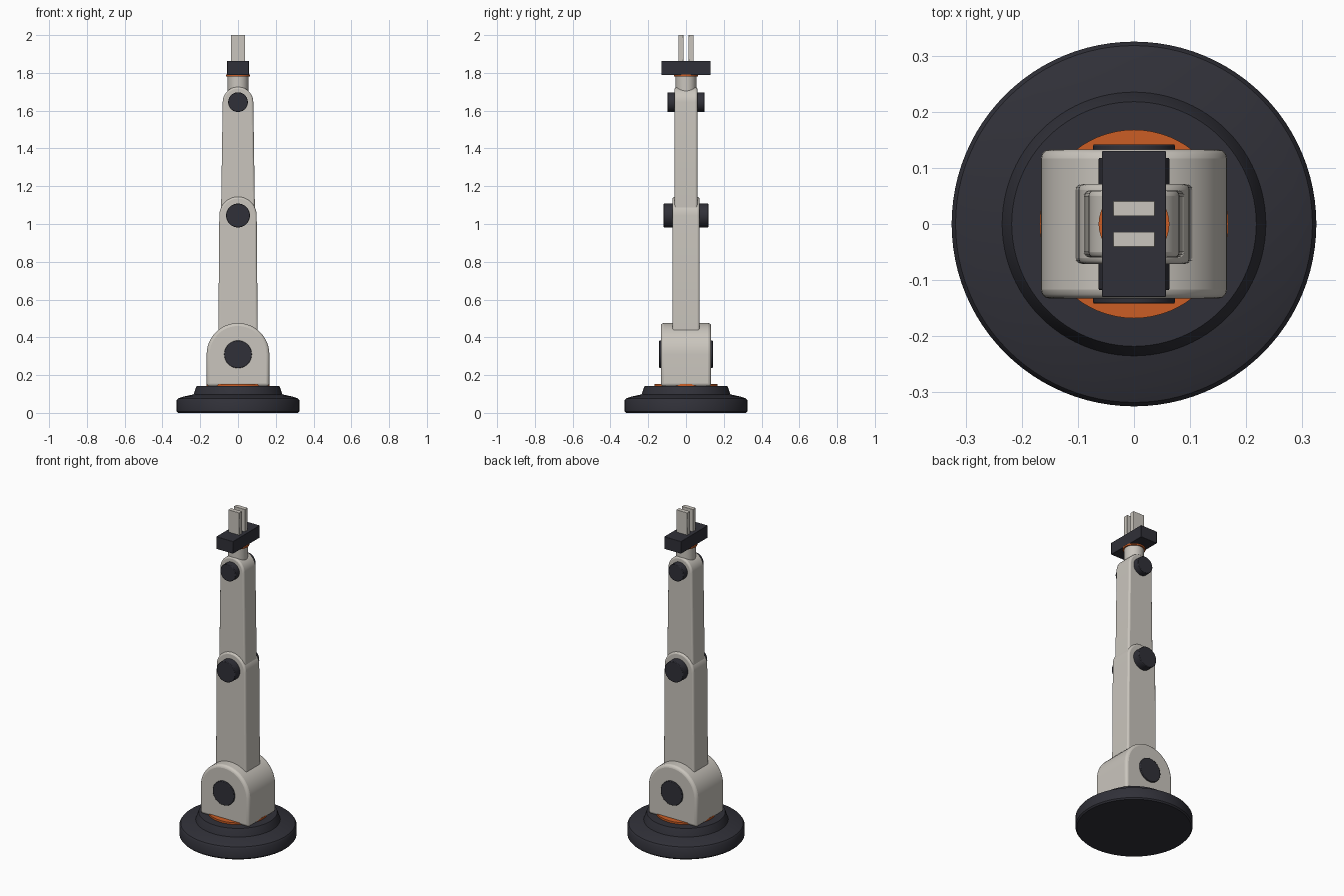
import bpy, bmesh
from math import sin, cos, pi, radians
from mathutils import Matrix

cube = bpy.data.objects.get("Cube")
if cube:
    bpy.data.objects.remove(cube, do_unlink=True)


def material(name, rgb):
    m = bpy.data.materials.new(name)
    m.use_nodes = True
    m.diffuse_color = (*rgb, 1)
    m.node_tree.nodes["Principled BSDF"].inputs["Base Color"].default_value = (*rgb, 1)
    return m


SHELL = material("warm_grey_shell", (0.59, 0.56, 0.51))
DARK = material("charcoal", (0.03, 0.03, 0.04))
ORANGE = material("orange_accent", (0.6, 0.11, 0.018))


def finish(name, bm, mat, bevel=0, segments=3):
    bmesh.ops.recalc_face_normals(bm, faces=bm.faces)
    mesh = bpy.data.meshes.new(name)
    bm.to_mesh(mesh)
    bm.free()
    mesh.materials.append(mat)
    ob = bpy.data.objects.new(name, mesh)
    bpy.context.collection.objects.link(ob)
    bpy.ops.object.select_all(action='DESELECT')
    bpy.context.view_layer.objects.active = ob
    ob.select_set(True)
    if bevel:
        mod = ob.modifiers.new("soft_edges", 'BEVEL')
        mod.width, mod.segments = bevel, segments
        mod.limit_method, mod.angle_limit = 'ANGLE', radians(40)
    bpy.ops.object.shade_smooth_by_angle(angle=radians(35))
    return ob


def cylinder(name, mat, radius, depth, z, along_y=False, bevel=0):
    bm = bmesh.new()
    rot = Matrix.Rotation(pi / 2, 4, 'X') if along_y else Matrix()
    bmesh.ops.create_cone(bm, cap_ends=True, segments=64, radius1=radius, radius2=radius,
                          depth=depth, matrix=Matrix.Translation((0, 0, z)) @ rot)
    return finish(name, bm, mat, bevel, 2)


def box(name, mat, size, centre, bevel=0):
    bm = bmesh.new()
    bmesh.ops.create_cube(bm, size=1, matrix=Matrix.Translation(centre) @ Matrix.Diagonal((*size, 1)))
    return finish(name, bm, mat, bevel, 2)


def arc(radius, z, start):
    return [(radius * cos(start + pi * i / 24), z + radius * sin(start + pi * i / 24))
            for i in range(25)]


def plate(name, outline, half_y, bevel):
    """Extrude an x-z outline symmetrically along y."""
    bm = bmesh.new()
    face = bm.faces.new([bm.verts.new((x, -half_y, z)) for x, z in outline])
    out = bmesh.ops.extrude_face_region(bm, geom=[face])
    verts = [v for v in out["geom"] if isinstance(v, bmesh.types.BMVert)]
    bmesh.ops.translate(bm, verts=verts, vec=(0, 2 * half_y, 0))
    return finish(name, bm, SHELL, bevel)


def lathe(name, profile, mat):
    bm = bmesh.new()
    verts = [bm.verts.new((r, 0, z)) for r, z in profile]
    edges = [bm.edges.new(pair) for pair in zip(verts, verts[1:])]
    bmesh.ops.spin(bm, geom=verts + edges, cent=(0, 0, 0), axis=(0, 0, 1),
                   angle=2 * pi, steps=96, use_duplicate=False)
    bmesh.ops.remove_doubles(bm, verts=bm.verts, dist=0.0001)
    return finish(name, bm, mat)


# Round stepped pedestal and turntable
lathe("pedestal", [(0, 0), (0.318, 0), (0.325, 0.008), (0.325, 0.066), (0.318, 0.076),
                   (0.29, 0.086), (0.235, 0.098), (0.232, 0.106), (0.222, 0.136),
                   (0.218, 0.143), (0, 0.143)], DARK)
cylinder("turntable_ring", ORANGE, 0.168, 0.03, 0.139)

# Arched shoulder housing
SHOULDER, ELBOW, WRIST = 0.31, 1.045, 1.645
plate("shoulder_housing", [(-0.166, 0.14), (0.166, 0.14)] + arc(0.166, SHOULDER, 0), 0.133, 0.016)

# Tapered arm links with rounded ends
plate("lower_arm", arc(0.105, SHOULDER, pi) + arc(0.099, ELBOW, 0), 0.071, 0.01)
plate("upper_arm", arc(0.09, ELBOW, pi) + arc(0.081, WRIST, 0), 0.06, 0.01)

# Joint pins running through each pivot
for name, z, radius, half in (("shoulder_pin", SHOULDER, 0.073, 0.142),
                              ("elbow_pin", ELBOW, 0.063, 0.118),
                              ("wrist_pin", WRIST, 0.052, 0.098)):
    cylinder(name, DARK, radius, 2 * half, z, along_y=True, bevel=0.003)

# Wrist, flange and gripper
cylinder("wrist_neck", SHELL, 0.055, 0.12, 1.725)
cylinder("wrist_flange", ORANGE, 0.063, 0.01, 1.786)
box("gripper_palm", DARK, (0.114, 0.26, 0.075), (0, 0, 1.8265), 0.002)
for side, name in ((1, "back_finger"), (-1, "front_finger")):
    box(name, SHELL, (0.074, 0.027, 0.14), (0, side * 0.0275, 1.93), 0.001)
